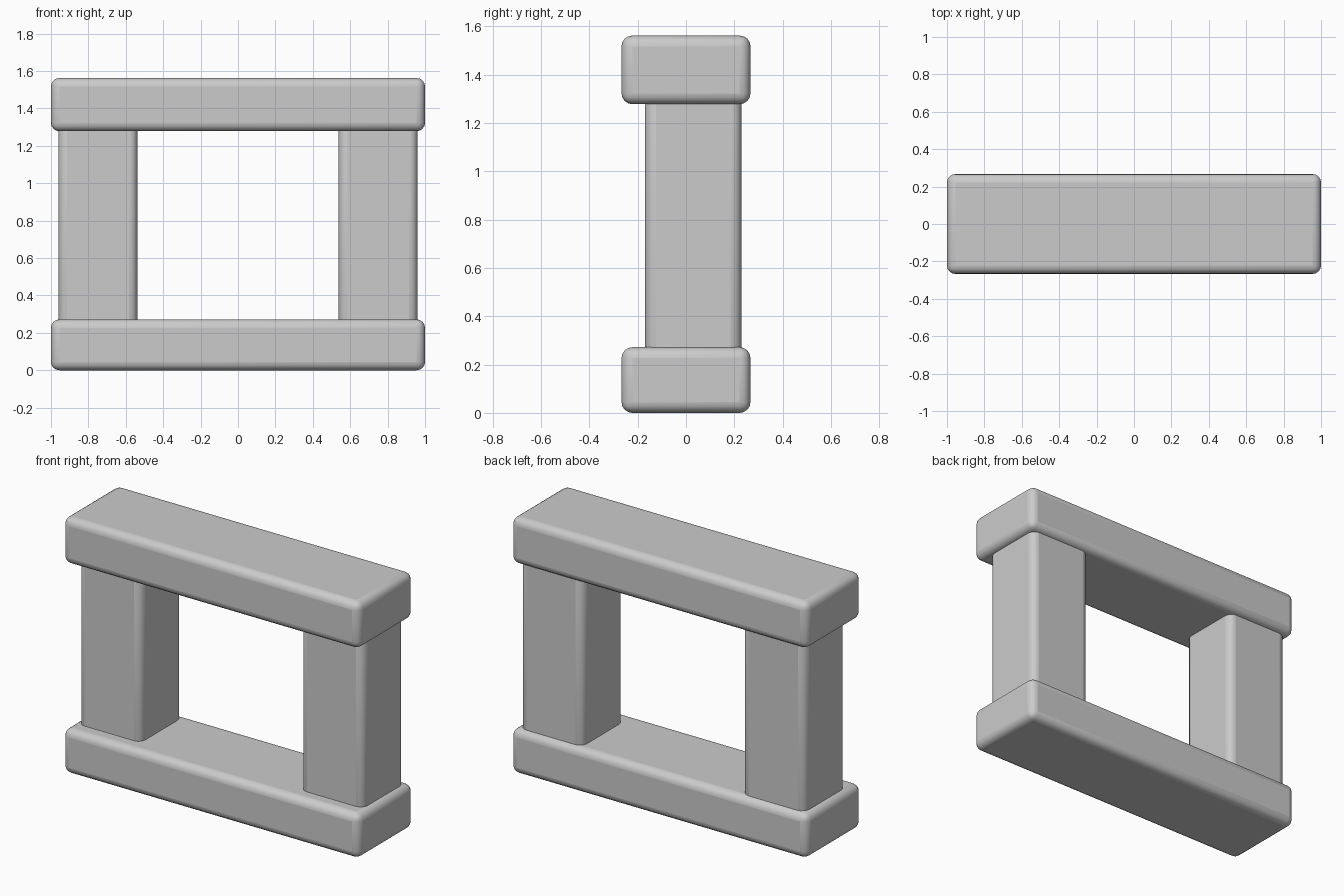
import bpy

if "Cube" in bpy.data.objects:
    bpy.data.objects.remove(bpy.data.objects["Cube"])


def rounded_block(name, lo, hi, radius=0.045):
    """Box between two corners with softly rounded edges."""
    centre = [(a + b) / 2 for a, b in zip(lo, hi)]
    bpy.ops.mesh.primitive_cube_add(size=1, location=centre)
    ob = bpy.context.object
    ob.name = name
    ob.scale = [b - a for a, b in zip(lo, hi)]
    bpy.ops.object.transform_apply(location=False, rotation=False, scale=True)
    bevel = ob.modifiers.new("rounded_edges", 'BEVEL')
    bevel.width = radius
    bevel.segments = 4
    bpy.ops.object.shade_smooth_by_angle()
    return ob


# Horizontal beams
rounded_block("bottom_beam", (-1, -0.267, 0), (1, 0.267, 0.272))
rounded_block("top_beam", (-1, -0.267, 1.278), (1, 0.267, 1.562))

# Posts, set slightly towards the back and sunk into the beams
for side, name in ((-1, "left_post"), (1, "right_post")):
    x0, x1 = sorted((side * 0.538, side * 0.96))
    rounded_block(name, (x0, -0.17, 0.21), (x1, 0.23, 1.34))
